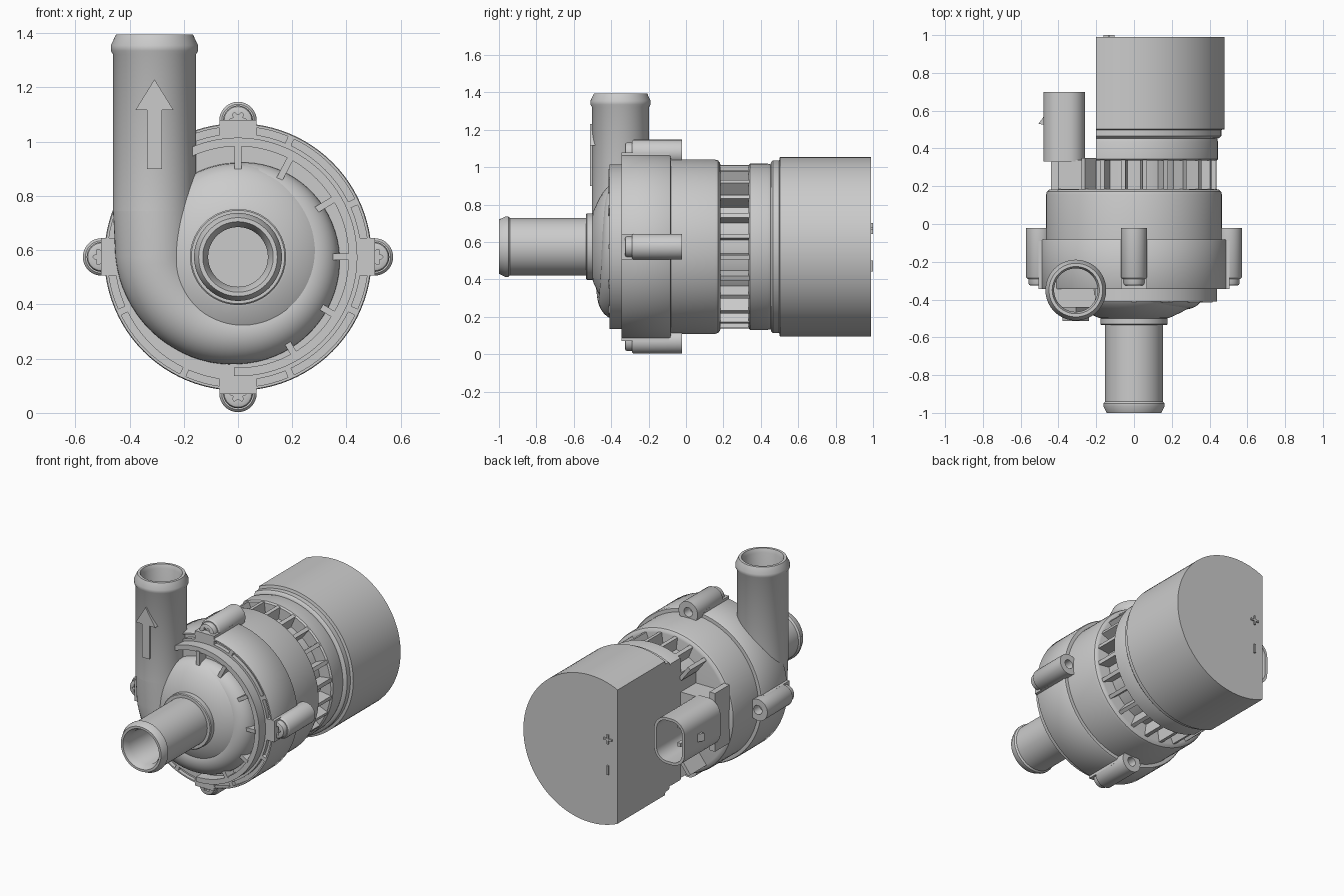
import bpy, bmesh
from math import sin, cos, pi, radians
from mathutils import Vector

if "Cube" in bpy.data.objects:
    bpy.data.objects.remove(bpy.data.objects["Cube"])

X, Y, Z = Vector((1, 0, 0)), Vector((0, 1, 0)), Vector((0, 0, 1))
AX = Vector((0, 0, 0.575))          # pump axis runs along y through here


def loft(name, loops, cut_x=None):
    """Skin successive loops, cap both ends, optionally slice off x < cut_x."""
    bm = bmesh.new()
    rings = [[bm.verts.new(p) for p in lp] for lp in loops]
    for a, b in zip(rings, rings[1:]):
        n = len(a)
        for i in range(n):
            bm.faces.new((a[i], a[(i + 1) % n], b[(i + 1) % n], b[i]))
    bm.faces.new(rings[0])
    bm.faces.new(rings[-1])
    if cut_x is not None:
        r = bmesh.ops.bisect_plane(bm, geom=bm.verts[:] + bm.edges[:] + bm.faces[:],
                                   plane_co=(cut_x, 0, 0), plane_no=(-1, 0, 0), clear_outer=True)
        edges = [e for e in r["geom_cut"] if isinstance(e, bmesh.types.BMEdge)]
        bmesh.ops.edgeloop_fill(bm, edges=edges)
    bmesh.ops.recalc_face_normals(bm, faces=bm.faces[:])
    me = bpy.data.meshes.new(name)
    bm.to_mesh(me)
    bm.free()
    ob = bpy.data.objects.new(name, me)
    bpy.context.collection.objects.link(ob)
    return ob


def circle(c, r, u=X, v=Z, n=96):
    return [c + r * (cos(2 * pi * i / n) * u + sin(2 * pi * i / n) * v) for i in range(n)]


def lathe(name, prof, c=AX, n=96, cut_x=None):
    """Turn (radius, y) points about a y-axis through c."""
    return loft(name, [circle(c + Y * y, r, n=n) for r, y in prof], cut_x)


def polar(a, r, y=0.0):
    return AX + Vector((r * cos(a), y, r * sin(a)))


def arc_block(name, r0, r1, y0, y1, a0, a1, n):
    angs = [radians(a0 + (a1 - a0) * i / n) for i in range(n + 1)]
    loft(name, [[polar(a, r0, y0), polar(a, r1, y0), polar(a, r1, y1), polar(a, r0, y1)] for a in angs])


def radial_bar(name, deg, r0, r1, t, y0, y1):
    a = radians(deg)
    side = Vector((-sin(a), 0, cos(a))) * t / 2
    loft(name, [[polar(a, r, y0) - side, polar(a, r, y0) + side,
                 polar(a, r, y1) + side, polar(a, r, y1) - side] for r in (r0, r1)])


def box(name, x0, x1, y0, y1, z0, z1):
    loft(name, [[Vector((x0, y, z0)), Vector((x1, y, z0)), Vector((x1, y, z1)), Vector((x0, y, z1))]
                for y in (y0, y1)])


def rrect(cx, cz, w, h, r, y, n=8):
    pts = []
    for q, (sx, sz) in enumerate(((1, 1), (-1, 1), (-1, -1), (1, -1))):
        for i in range(n + 1):
            a = (q + i / n) * pi / 2
            pts.append(Vector((cx + sx * (w / 2 - r) + r * cos(a), y, cz + sz * (h / 2 - r) + r * sin(a))))
    return pts


# inlet pipe with hose bead, bore and collar
lathe("inlet_pipe", [(.11, -.55), (.11, -.96), (.13, -1), (.145, -1), (.162, -.965), (.162, -.95),
                     (.153, -.94), (.153, -.535), (.172, -.535), (.177, -.53), (.177, -.49)], n=72)

# outlet pipe (turned about z) with bead and bore
OUT = Vector((-.308, -.35, 0))
loft("outlet_pipe", [circle(OUT + Z * z, r, X, Y, 72) for r, z in
                     [(.115, .85), (.115, 1.37), (.125, 1.395), (.142, 1.395), (.161, 1.355), (.161, 1.335),
                      (.153, 1.322), (.153, .745)]])

# flow arrow raised on the outlet
arrow = [(-.027, .90), (.027, .90), (.027, 1.117), (.07, 1.117), (0, 1.23), (-.07, 1.117), (-.027, 1.117)]
loft("flow_arrow", [[Vector((-.308 + x, y, z)) for x, z in arrow] for y in (-.44, -.513)])

# spiral volute tube: angle, centre radius, tube radius
KEYS = [(180, .303, .149), (205, .292, .14), (235, .282, .129), (270, .275, .12),
        (360, .275, .1), (450, .268, .08), (482, .262, .07)]
rings = [circle(OUT + Z * .75, .153, -X, Y, 48)]
for (a0, c0, t0), (a1, c1, t1) in zip(KEYS, KEYS[1:]):
    n = max(1, round((a1 - a0) / 5))
    for i in range(n):
        f = i / n
        a = radians(a0 + (a1 - a0) * f)
        rings.append(circle(polar(a, c0 + (c1 - c0) * f, -.35), t0 + (t1 - t0) * f,
                            Vector((cos(a), 0, sin(a))), Y, 48))
loft("volute_tube", rings)
lathe("volute_dome", [(.17, -.5), (.185, -.498), (.25, -.468), (.285, -.448), (.315, -.424),
                      (.335, -.4), (.345, -.375), (.348, -.33)])

# cover plate wall and its ribs
arc_block("cover_wall", .408, .44, -.41, -.34, -92, 118, 60)
for d in (90, 62, 31, 0, -31, -60):
    radial_bar("cover_rib", d, .325, .415, .024, -.415, -.34)

# flange with groove, bridged at intervals
lathe("flange", [(.44, -.345), (.455, -.345), (.455, -.32), (.481, -.32), (.481, -.345), (.49, -.345),
                 (.493, -.34), (.493, -.09), (.488, -.082), (.45, -.08)])
for d in (25, 66, 114, 205, 245, 294, 335):
    arc_block("groove_bridge", .45, .485, -.345, -.31, d - 1.5, d + 1.5, 1)

# screw bosses with blind rear hole, and star drive screws
for k in range(4):
    d = 90 * k
    c = polar(radians(d), .503)
    radial_bar("boss_pad", d, .44, .505, .138, -.345, -.09)
    lathe("screw_boss", [(.06, -.29), (.066, -.285), (.069, -.28), (.069, -.022), (.03, -.022), (.03, -.12)],
          c, 48)
    star = [[c + Y * y + (.026 + .006 * cos(6 * a)) * Vector((cos(a), 0, sin(a)))
             for a in (2 * pi * i / 48 for i in range(48))] for y in (-.326, -.305)]
    loft("screw", [circle(c + Y * y, r, n=48) for r, y in
                   [(.055, -.28), (.055, -.315), (.051, -.323), (.045, -.326)]] + star)

# main housing
lathe("main_housing", [(.44, -.1), (.466, -.09), (.466, .155), (.461, .172), (.448, .182), (.435, .185)])

# cooling section: core and radial fins
lathe("cooling_core", [(.36, .17), (.36, .35)], cut_x=-.2)
for k in range(24):
    d = 7.5 + 15 * k
    if .44 * cos(radians(d)) > -.28:
        radial_bar("cooling_fin", d, .33, .44, .024, .17, .35)

# motor can with stepped neck, flattened on one side
lathe("motor_can", [(.435, .335), (.445, .343), (.445, .435), (.44, .452), (.452, .455), (.462, .465),
                    (.462, .498), (.48, .502), (.48, .99)], cut_x=-.2)

# polarity marks
box("plus_bar_vertical", -.138, -.126, .98, 1, .642, .702)
box("plus_bar_horizontal", -.162, -.102, .98, 1, .666, .678)
box("minus_bar", -.138, -.126, .98, 1, .442, .502)

# electrical connector: hollow shroud, neck, mounting slab, latch and pins
CX, CZ = -.37, .61
loft("connector_shroud", [rrect(CX, CZ, w, h, r, y) for w, h, r, y in
                          [(.22, .30, .09, .33), (.22, .30, .09, .70), (.185, .265, .073, .70),
                           (.185, .265, .073, .42)]])
box("connector_neck", -.42, -.19, .18, .34, .47, .75)
box("connector_slab", -.44, -.40, .18, .33, .42, .80)
loft("connector_latch", [[Vector((-.47, .525, z)), Vector((-.506, .53, z)), Vector((-.47, .58, z))]
                         for z in (.585, .635)])
for dz in (-.06, .06):
    box("connector_pin", CX - .012, CX + .012, .41, .6, CZ + dz - .012, CZ + dz + .012)

# smooth shading with crisp edges
bpy.ops.object.select_all(action='SELECT')
bpy.context.view_layer.objects.active = bpy.context.selected_objects[0]
bpy.ops.object.shade_smooth_by_angle(angle=radians(32))
